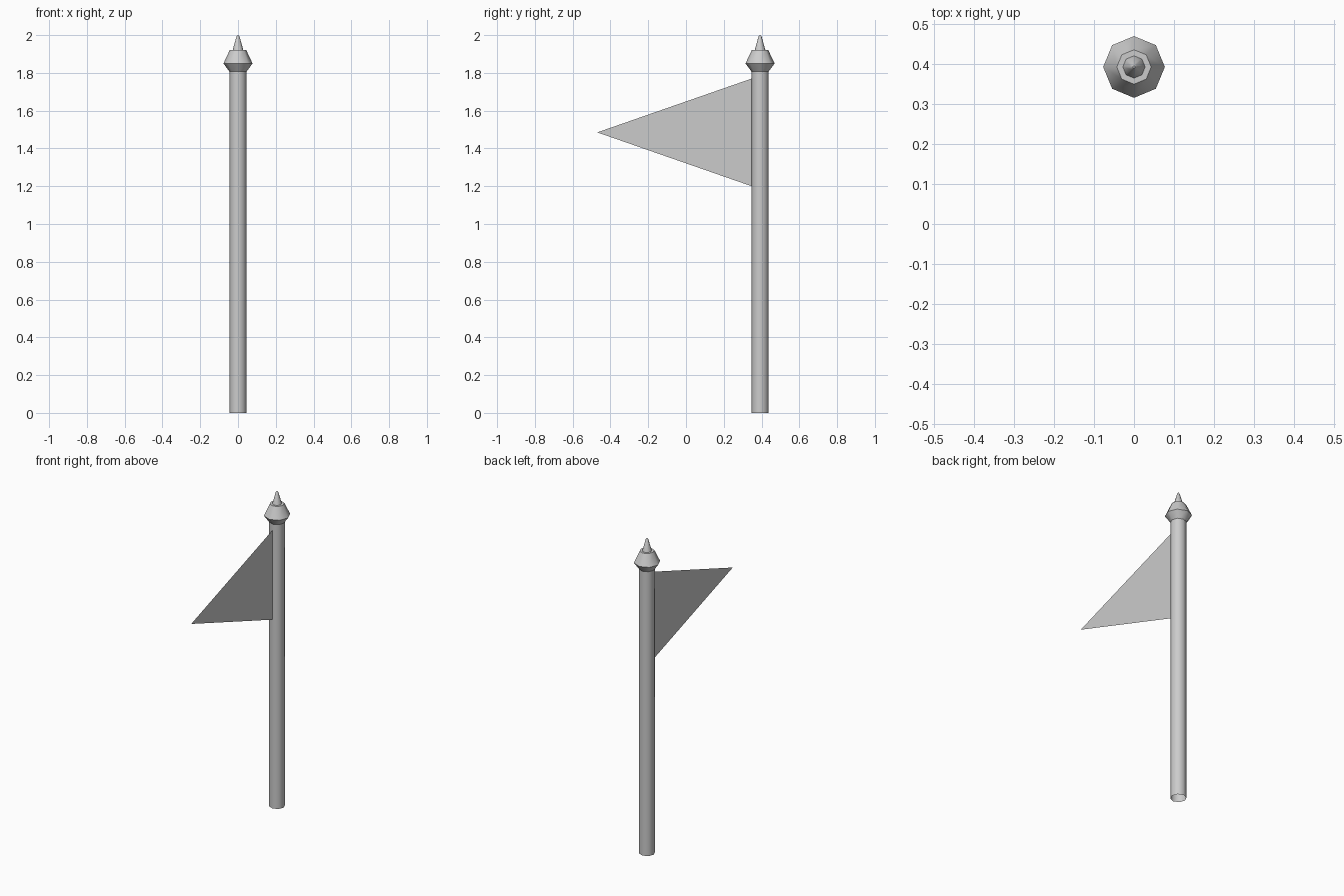
import bpy, bmesh, math

if "Cube" in bpy.data.objects:
    bpy.data.objects.remove(bpy.data.objects["Cube"])

POLE_Y = 0.392
SIDES = 8


def finish(name, bm, smooth=None):
    mesh = bpy.data.meshes.new(name)
    bm.to_mesh(mesh)
    bm.free()
    obj = bpy.data.objects.new(name, mesh)
    bpy.context.collection.objects.link(obj)
    if smooth:
        bpy.ops.object.select_all(action='DESELECT')
        obj.select_set(True)
        bpy.context.view_layer.objects.active = obj
        bpy.ops.object.shade_smooth_by_angle(angle=math.radians(smooth))
    return obj


def lathe(name, profile, cap_top=False):
    """Turn (radius, z) points around the pole axis."""
    bm = bmesh.new()
    rings = []
    for r, z in profile:
        rings.append([bm.verts.new((r * math.cos(math.tau * i / SIDES),
                                    POLE_Y + r * math.sin(math.tau * i / SIDES), z))
                      for i in range(SIDES)])
    for a, b in zip(rings, rings[1:]):
        for i in range(SIDES):
            j = (i + 1) % SIDES
            bm.faces.new((a[i], a[j], b[j], b[i]))
    if cap_top:
        bm.faces.new(rings[-1])
    return finish(name, bm, 50)


# Pole, open at the foot
lathe("pole", [(0.046, 0), (0.046, 1.81)])

# Faceted finial bulb and its spike
lathe("finial_bulb", [(0.044, 1.805), (0.077, 1.85), (0.043, 1.922)], True)
lathe("finial_spike", [(0.029, 1.918), (0.008, 1.993), (0.003, 2.0)], True)

# Triangular pennant, a single sheet of cloth
bm = bmesh.new()
bm.faces.new([bm.verts.new(p) for p in ((0, 0.348, 1.20), (0, 0.348, 1.77), (0, -0.47, 1.485))])
finish("pennant", bm)
